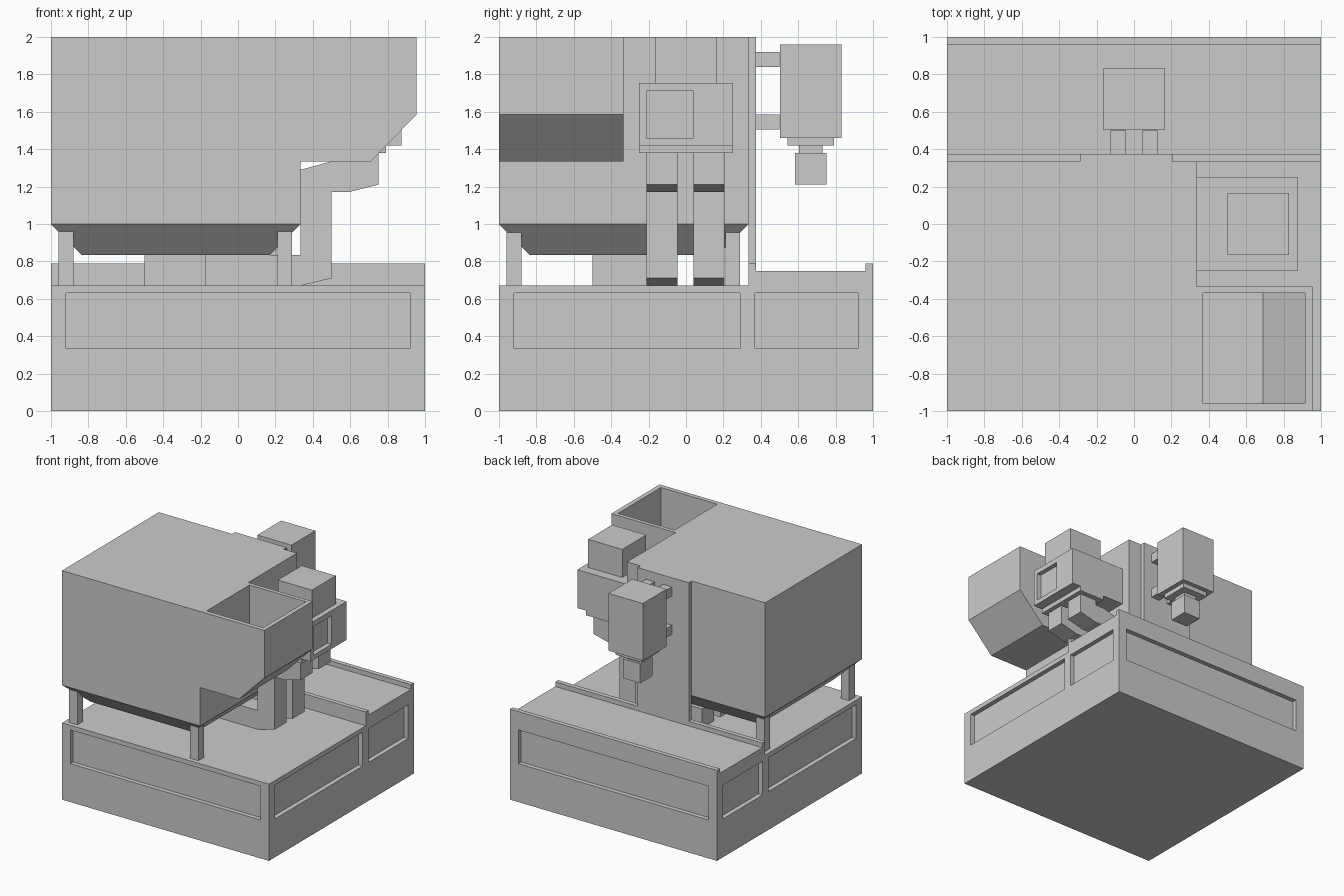
import bpy, bmesh
from mathutils import Vector

if "Cube" in bpy.data.objects:
    bpy.data.objects.remove(bpy.data.objects["Cube"], do_unlink=True)

# One flat colour throughout
grey = bpy.data.materials.new("plain_grey")
grey.use_nodes = True
GREY = (0.6, 0.6, 0.6, 1)
grey.diffuse_color = GREY
grey.node_tree.nodes["Principled BSDF"].inputs["Base Color"].default_value = GREY


def finish(name, bm):
    bmesh.ops.recalc_face_normals(bm, faces=bm.faces)
    mesh = bpy.data.meshes.new(name)
    bm.to_mesh(mesh)
    bm.free()
    mesh.materials.append(grey)
    obj = bpy.data.objects.new(name, mesh)
    bpy.context.collection.objects.link(obj)
    return obj


def prism(name, outline, axis, low, high):
    """Extrude an (x, z) outline along y, or a (y, z) outline along x."""
    bm = bmesh.new()
    place = (lambda a, b: (a, low, b)) if axis == "y" else (lambda a, b: (low, a, b))
    face = bm.faces.new([bm.verts.new(place(a, b)) for a, b in outline])
    grown = bmesh.ops.extrude_face_region(bm, geom=[face])["geom"]
    step = Vector((0, high - low, 0) if axis == "y" else (high - low, 0, 0))
    bmesh.ops.translate(bm, vec=step, verts=[g for g in grown if isinstance(g, bmesh.types.BMVert)])
    return finish(name, bm)


def box(name, x, y, z):
    outline = [(x[0], z[0]), (x[1], z[0]), (x[1], z[1]), (x[0], z[1])]
    return prism(name, outline, "y", *y)


def combine(target, other, operation):
    """Apply a boolean and drop the helper."""
    other.hide_render = True
    mod = target.modifiers.new("combine", "BOOLEAN")
    mod.operation, mod.object, mod.solver = operation, other, "EXACT"
    with bpy.context.temp_override(object=target, active_object=target):
        bpy.ops.object.modifier_apply(modifier=mod.name)
    bpy.data.objects.remove(other, do_unlink=True)


# Base with a raised, lipped tray at the back
D = 0.04
base = prism("base", [(-1, 0), (1, 0), (1, .79), (.96, .79), (.96, .75), (.375, .75),
                      (.375, .79), (.335, .79), (.335, .67), (-1, .67)], "x", -1, 1)
PANEL_Z = (.335, .63)
for side in (-1, 1):
    inner, outer = sorted((side * (1 - D), side * 1.1)), (-.92, .92)
    combine(base, box("panel_cut", outer, inner, PANEL_Z), "DIFFERENCE")
    for span in ((-.92, .29), (.37, .92)):
        combine(base, box("panel_cut", inner, span, PANEL_Z), "DIFFERENCE")

# Tank with a side intake hopper
tank = box("tank", (-1, .335), (-1, .335), (1, 2))
intake = prism("intake", [(.2, 1.335), (.71, 1.335), (.955, 1.585), (.955, 2), (.2, 2)],
               "y", -1, -.335)
combine(tank, intake, "UNION")
cavity = prism("cavity", [(.37, 1.375), (.69, 1.375), (.915, 1.6), (.915, 2.2), (.37, 2.2)],
               "y", -.96, -.37)
combine(tank, cavity, "DIFFERENCE")

# Tapered tank bottom
bm = bmesh.new()
rings = []
for inset, z in ((0, 1), (.165, .835)):
    a, b = -1 + inset, .335 - inset
    rings.append([bm.verts.new((x, y, z)) for x, y in ((a, a), (b, a), (b, b), (a, b))])
bm.faces.new(rings[1])
for i in range(4):
    j = (i + 1) % 4
    bm.faces.new((rings[0][i], rings[0][j], rings[1][j], rings[1][i]))
finish("tank_funnel", bm)

# Legs and outlet under the tank
for x in (-.96, .21):
    for y in (-.96, .21):
        box("tank_leg", (x, x + .08), (y, y + .08), (.67, .96))
box("tank_outlet", (-.5, -.17), (-.5, -.17), (.67, .835))

# Two stepped pipes running from the outlet up to the pump
PIPE = [(-.3, .67), (.335, .67), (.5, .71), (.5, 1.17), (.59, 1.17), (.75, 1.21), (.75, 1.38),
        (.585, 1.38), (.585, 1.335), (.5, 1.335), (.335, 1.29), (.335, .835), (-.3, .835)]
for y, collar in ((-.21, -.25), (.04, 0)):
    prism("pipe", PIPE, "y", y, y + .165)
    box("pipe_collar", (.54, .79), (collar, collar + .25), (1.38, 1.42))

# Pump housing with a recessed window and a top unit
housing = box("pump_housing", (.335, .875), (-.25, .25), (1.42, 1.755))
combine(housing, box("window_cut", (.835, 1), (-.21, .04), (1.46, 1.71)), "DIFFERENCE")
box("pump_top", (.5, .83), (-.165, .165), (1.755, 2))

# Rear column and the motor it carries
box("rear_column", (-.29, .205), (.335, .375), (.67, 2))
for x in (-.125, .042):
    for z in (1.505, 1.84):
        box("motor_bracket", (x, x + .083), (.375, .5), (z, z + .08))
MOTOR = {"motor_body": (.165, 1.46, 1.96), "motor_flange": (.125, 1.42, 1.46),
         "motor_neck": (.063, 1.38, 1.42), "motor_nozzle": (.083, 1.21, 1.38)}
for name, (half, low, high) in MOTOR.items():
    box(name, (-half, half), (.667 - half, .667 + half), (low, high))
